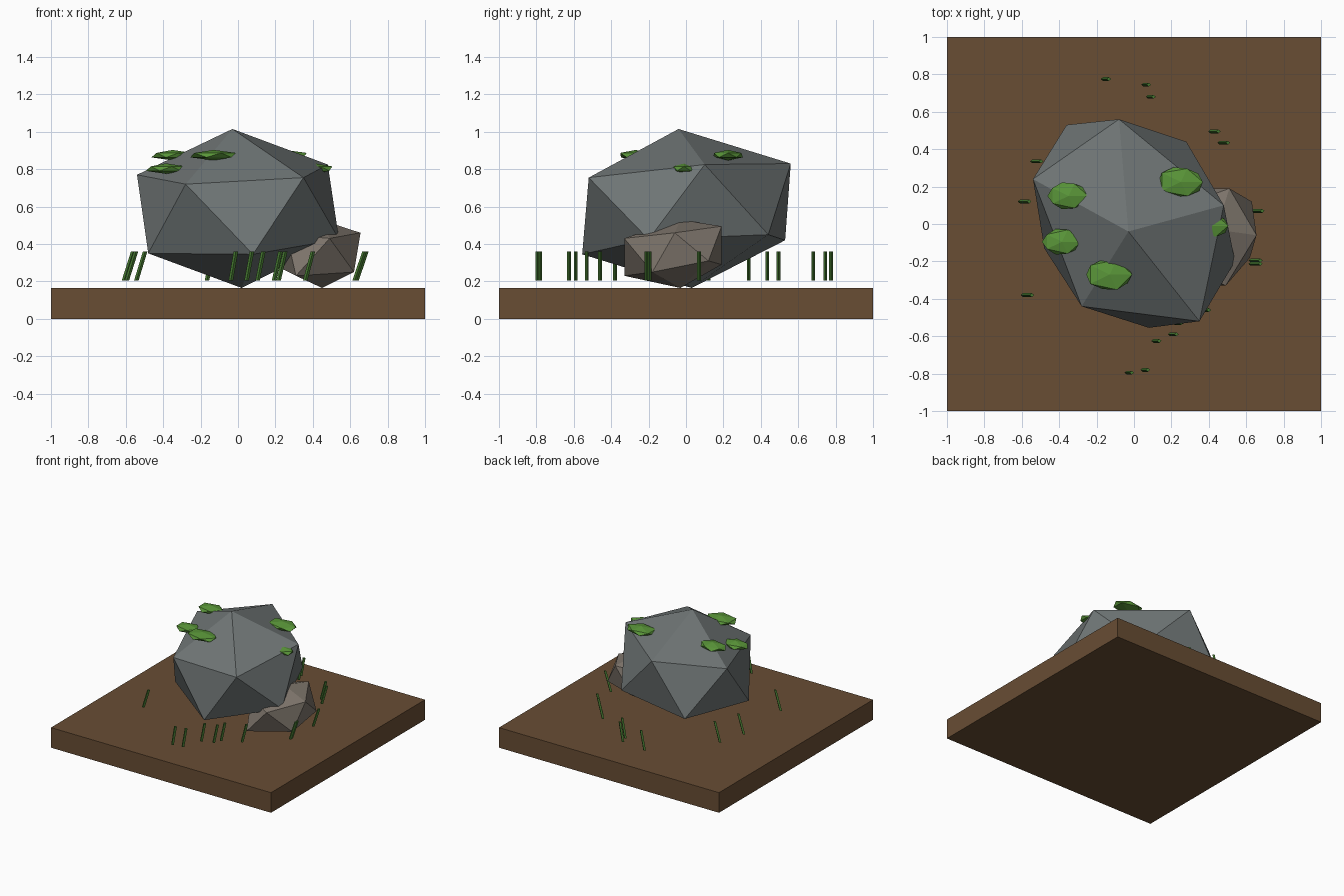
import bpy, math, random
from mathutils import Vector

if "Cube" in bpy.data.objects:
    bpy.data.objects.remove(bpy.data.objects["Cube"])

random.seed(4)


def material(name, rgb):
    m = bpy.data.materials.new(name)
    m.diffuse_color = (*rgb, 1)
    m.use_nodes = True
    m.node_tree.nodes["Principled BSDF"].inputs["Base Color"].default_value = m.diffuse_color
    return m


STONE = material("grey stone", (0.16, 0.18, 0.18))
PEBBLE = material("warm stone", (0.21, 0.18, 0.15))
SOIL = material("soil", (0.14, 0.075, 0.034))
MOSS = material("moss", (0.10, 0.30, 0.04))
GRASS = material("grass", (0.06, 0.19, 0.03))


def mesh_object(name, verts, faces, mat):
    me = bpy.data.meshes.new(name)
    me.from_pydata(verts, [], faces)
    me.materials.append(mat)
    ob = bpy.data.objects.new(name, me)
    bpy.context.collection.objects.link(ob)
    return ob


def rock(name, top, upper, lower, bottom, mat):
    """Irregular icosahedron: two poles and two staggered rings of five."""
    faces = []
    for i in range(5):
        j = (i + 1) % 5
        u, un, l, ln = 1 + i, 1 + j, 6 + i, 6 + j
        faces += [(0, u, un), (u, l, un), (un, l, ln), (l, 11, ln)]
    return mesh_object(name, [top, *upper, *lower, bottom], faces, mat)


# Ground slab
bpy.ops.mesh.primitive_cube_add(size=1, location=(0, 0, 0.0825))
slab = bpy.context.object
slab.name = "ground_slab"
slab.scale = (2, 2, 0.165)
slab.data.materials.append(SOIL)

# Main boulder
rock("boulder", (-0.03, -0.04, 1.015),
     [(-0.28, -0.44, 0.72), (0.35, -0.52, 0.755), (0.48, 0.10, 0.825),
      (-0.08, 0.56, 0.83), (-0.54, 0.24, 0.77)],
     [(0.08, -0.555, 0.345), (0.54, -0.20, 0.425), (0.28, 0.44, 0.45),
      (-0.36, 0.53, 0.42), (-0.48, -0.13, 0.35)],
     (0.02, 0.03, 0.165), STONE)

# Small rock leaning on the boulder
rock("small_rock", (0.44, -0.03, 0.53),
     [(0.49, -0.33, 0.43), (0.655, -0.06, 0.46), (0.51, 0.19, 0.495),
      (0.26, 0.10, 0.45), (0.26, -0.20, 0.45)],
     [(0.62, -0.18, 0.25), (0.63, 0.12, 0.31), (0.36, 0.19, 0.29),
      (0.23, -0.03, 0.27), (0.31, -0.33, 0.23)],
     (0.45, -0.03, 0.165), PEBBLE)

# Flat moss pads
PADS = [(-0.35, 0.15, 0.875, 0.115), (-0.385, -0.095, 0.803, 0.11),
        (-0.13, -0.27, 0.875, 0.13), (0.25, 0.225, 0.875, 0.125),
        (0.41, -0.01, 0.803, 0.10)]
for n, (x, y, z, r) in enumerate(PADS):
    def ring(h, start):
        pts = []
        for k in range(5):
            a = start + k * math.tau / 5
            s = random.uniform(0.95, 1.08)
            pts.append((x + r * s * 0.93 * math.cos(a), y + r * s * 0.62 * math.sin(a), z + h))
        return pts
    rock(f"moss_pad_{n + 1}", (x, y, z + 0.028), ring(0.012, 0),
         ring(-0.012, math.pi / 5), (x, y, z - 0.028), MOSS)

# Grass blades, all leaning toward +x
BLADES = [(-0.585, 0.12), (-0.57, -0.38), (-0.52, 0.335), (0.12, -0.625), (0.21, -0.59),
          (0.06, -0.78), (-0.025, -0.795), (0.38, -0.46), (0.66, 0.07), (0.65, -0.195),
          (0.65, -0.213), (0.43, 0.495), (0.48, 0.435), (0.09, 0.68), (0.065, 0.745),
          (-0.15, 0.775), (0.235, -0.53)]
for n, (x, y) in enumerate(BLADES):
    lean = 0.013 + 0.02 * abs(x)
    verts = []
    for s, z in ((-1, 0.205), (1, 0.36)):
        for a in range(4):
            t = a * math.pi / 2
            verts.append((x + s * lean + 0.012 * math.cos(t), y + 0.01 * math.sin(t), z))
    sides = [(i, (i + 1) % 4, 4 + (i + 1) % 4, 4 + i) for i in range(4)]
    mesh_object(f"grass_blade_{n + 1}", verts, sides + [(3, 2, 1, 0), (4, 5, 6, 7)], GRASS)
